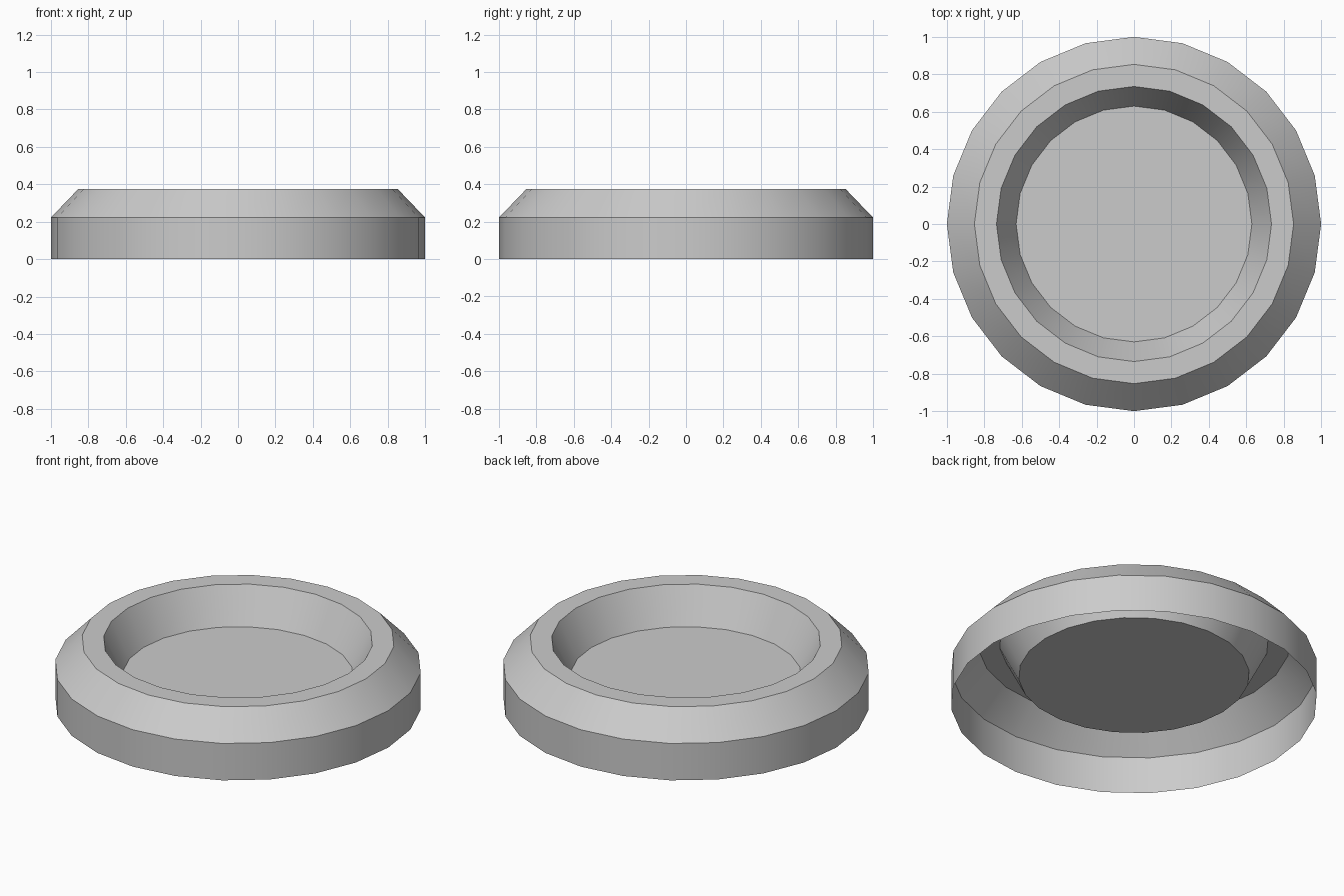
import bpy
import bmesh
import math

cube = bpy.data.objects.get("Cube")
if cube:
    bpy.data.objects.remove(cube, do_unlink=True)

SIDES = 24

# Single plain colour
grey = bpy.data.materials.new("light_grey")
colour = (0.6, 0.6, 0.6, 1.0)
grey.use_nodes = True
grey.diffuse_color = colour
grey.node_tree.nodes["Principled BSDF"].inputs["Base Color"].default_value = colour


def add_ring(bm, radius, z):
    """Ring of vertices at one height."""
    step = math.tau / SIDES
    return [bm.verts.new((radius * math.cos(i * step), radius * math.sin(i * step), z))
            for i in range(SIDES)]


# Radius and height, from the open foot over the rim to the sunken floor
profile = [
    (1.0, 0.0),      # foot
    (1.0, 0.222),    # top of outer wall
    (0.853, 0.375),  # outer rim
    (0.735, 0.375),  # inner rim
    (0.63, 0.167),   # floor edge
]

bm = bmesh.new()
rings = [add_ring(bm, r, z) for r, z in profile]
for low, high in zip(rings, rings[1:]):
    for i in range(SIDES):
        j = (i + 1) % SIDES
        bm.faces.new((low[i], low[j], high[j], high[i]))

# Floor of the dish; the underside stays open
bm.faces.new(rings[-1])

mesh = bpy.data.meshes.new("dish_shell")
bm.to_mesh(mesh)
bm.free()
mesh.materials.append(grey)

dish = bpy.data.objects.new("dish_shell", mesh)
bpy.context.collection.objects.link(dish)

# Smooth around the circle, crisp between the bands
bpy.ops.object.select_all(action='DESELECT')
dish.select_set(True)
bpy.context.view_layer.objects.active = dish
bpy.ops.object.shade_smooth_by_angle(angle=math.radians(25))
